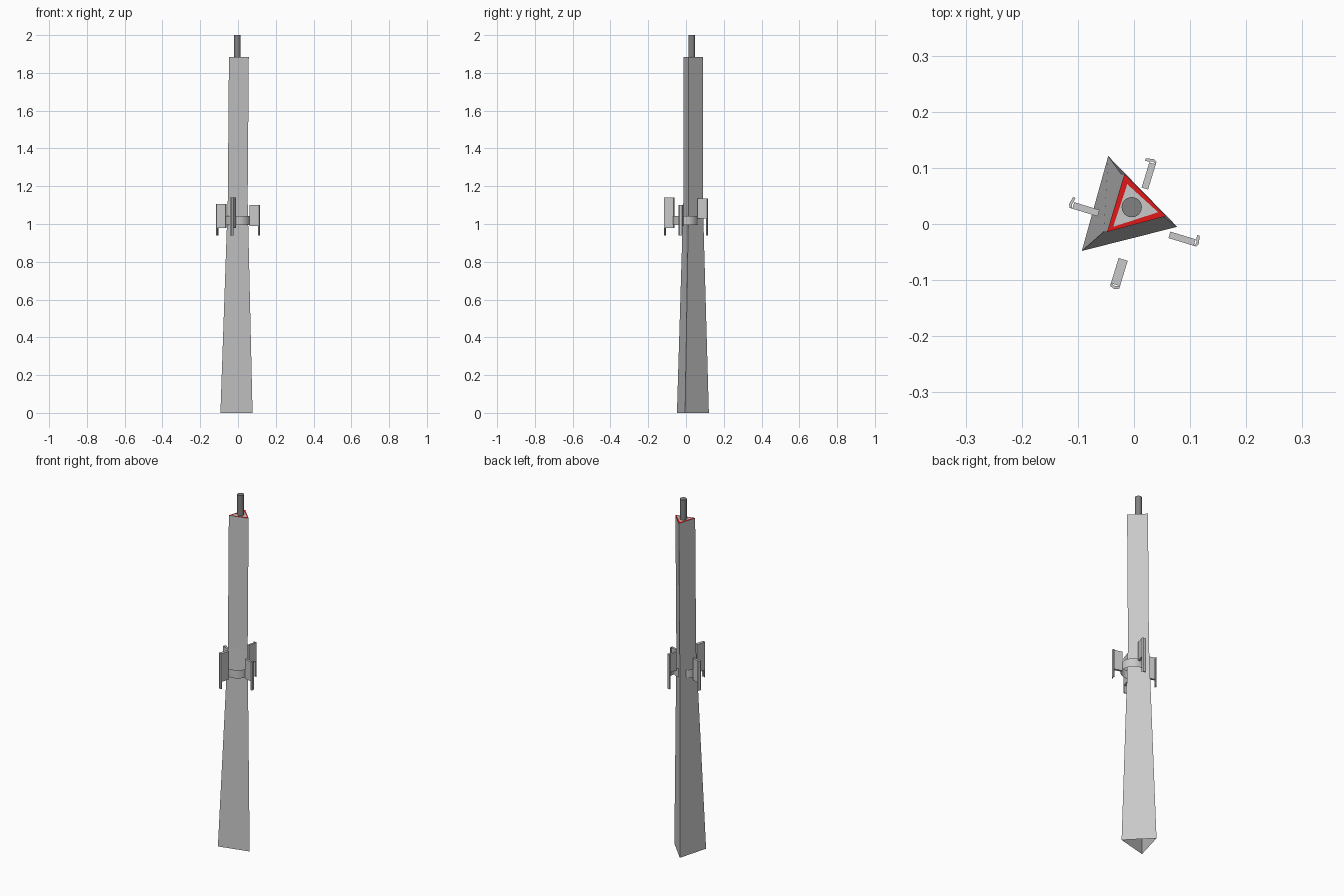
import bpy, bmesh, math
from mathutils import Vector, Matrix

cube = bpy.data.objects.get("Cube")
if cube:
    bpy.data.objects.remove(cube)


def material(name, rgb):
    m = bpy.data.materials.new(name)
    m.use_nodes = True
    m.diffuse_color = (*rgb, 1)
    m.node_tree.nodes["Principled BSDF"].inputs["Base Color"].default_value = (*rgb, 1)
    return m


GREY = material("light grey", (0.58, 0.58, 0.58))
DARK = material("dark grey", (0.22, 0.22, 0.22))
RED = material("red", (0.75, 0.01, 0.01))


def finish(name, bm, mat):
    bmesh.ops.recalc_face_normals(bm, faces=bm.faces)
    mesh = bpy.data.meshes.new(name)
    bm.to_mesh(mesh)
    bm.free()
    mesh.materials.append(mat)
    ob = bpy.data.objects.new(name, mesh)
    bpy.context.collection.objects.link(ob)
    return ob


def loft(name, loops, mat):
    """Skin a stack of closed loops, leaving both ends open."""
    bm = bmesh.new()
    rows = [[bm.verts.new(p) for p in loop] for loop in loops]
    for a, b in zip(rows, rows[1:]):
        for i in range(len(a)):
            j = (i + 1) % len(a)
            bm.faces.new((a[i], a[j], b[j], b[i]))
    return finish(name, bm, mat)


def level(tri, z, dx=0):
    return [(x + dx, y, z) for x, y in tri]


def cylinder(name, r, z0, z1, x, y, sides, caps, mat):
    bm = bmesh.new()
    bmesh.ops.create_cone(bm, cap_ends=caps, segments=sides, radius1=r, radius2=r,
                          depth=z1 - z0, matrix=Matrix.Translation((x, y, (z0 + z1) / 2)))
    ob = finish(name, bm, mat)
    bpy.ops.object.select_all(action='DESELECT')
    bpy.context.view_layer.objects.active = ob
    ob.select_set(True)
    bpy.ops.object.shade_smooth_by_angle()
    return ob


def prism(name, outline, z0, z1, angle, mat):
    """Extrude a plan outline (radial, sideways) upwards and turn it about the mast."""
    bm = bmesh.new()
    face = bm.faces.new([bm.verts.new((x, y, z0)) for x, y in outline])
    top = bmesh.ops.extrude_face_region(bm, geom=[face])["geom"]
    bmesh.ops.translate(bm, vec=Vector((0, 0, z1 - z0)),
                        verts=[v for v in top if isinstance(v, bmesh.types.BMVert)])
    bmesh.ops.rotate(bm, verts=bm.verts, cent=(0, 0, 0),
                     matrix=Matrix.Rotation(math.radians(angle), 3, 'Z'))
    return finish(name, bm, mat)


# Three-sided mast, tapered below and nearly straight above
base = [(-0.093, -0.048), (0.077, -0.005), (-0.046, 0.121)]
head = [(-0.048, -0.014), (0.057, 0.014), (-0.017, 0.089)]
inner = [(-0.037, -0.005), (0.043, 0.021), (-0.012, 0.071)]
TOP = 1.885
loft("mast", [level(base, 0), level(head, 1.13, -0.006), level(head, TOP)], GREY)

# Red rim around a pale cap
loft("top_rim", [level(head, TOP), level(inner, TOP)], RED)
bm = bmesh.new()
bm.faces.new([bm.verts.new(p) for p in level(inner, TOP)])
finish("top_cap", bm, GREY)

# Pole and thin mounting ring
cylinder("top_pole", 0.018, TOP, 2.0, -0.004, 0.03, 24, True, DARK)
cylinder("mounting_ring", 0.066, 0.995, 1.042, 0, -0.002, 48, False, GREY)

# Four antennas: angle, hook side, bottom and top of the fin
antennas = {"right": (-17, 1, 0.99, 1.1), "back": (73, 1, 1.03, 1.135),
            "left": (163, -1, 0.98, 1.105), "front": (253, 1, 0.98, 1.14)}
for side, (angle, s, z0, z1) in antennas.items():
    w = 0.0085 if side == "front" else 0.006
    prism(side + "_antenna_fin", [(0.066, -w), (0.113, -w), (0.113, w), (0.066, w)],
          z0, z1, angle, GREY)
    reach = w if side == "front" else 0.014
    hook = [(0.113, -w * s), (0.118, -w * s), (0.121, 0), (0.118, reach * s),
            (0.113, reach * s), (0.116, 0)]
    prism(side + "_antenna_panel", hook, 0.94, z1, angle, GREY)
